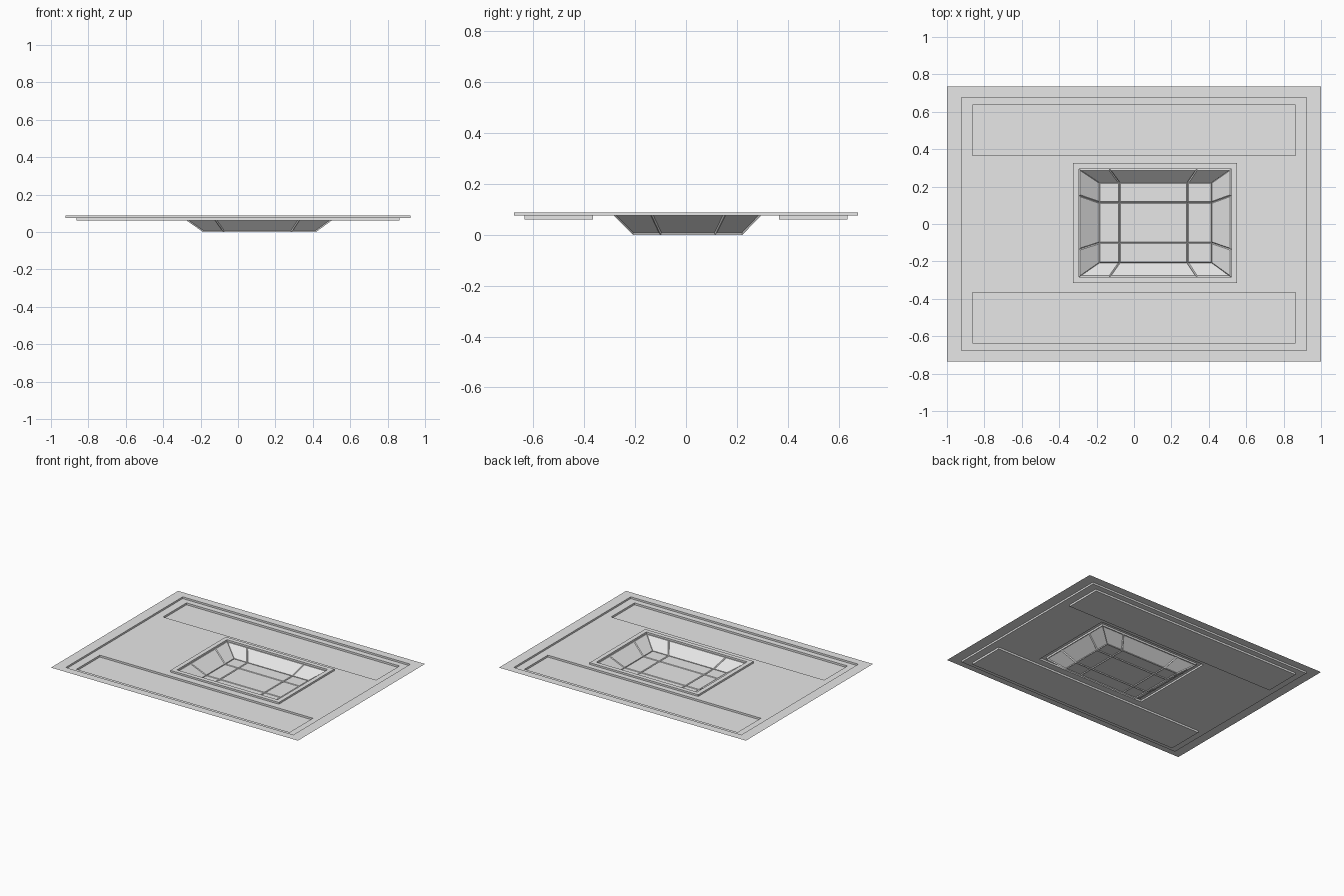
import bpy, bmesh

if "Cube" in bpy.data.objects:
    bpy.data.objects.remove(bpy.data.objects["Cube"], do_unlink=True)

grey = bpy.data.materials.new("light_grey")
grey.use_nodes = True
grey.diffuse_color = (0.8, 0.8, 0.8, 1)
grey.node_tree.nodes["Principled BSDF"].inputs["Base Color"].default_value = (0.8, 0.8, 0.8, 1)

TOP, DECK, LOW = 0.088, 0.075, 0.061          # sheet levels
OUTER = (-1, 1, -0.735, 0.735)                # rectangles: x0, x1, y0, y1
RECESS = (-0.922, 0.922, -0.677, 0.677)
TRAYS = {"front_tray": (-0.863, 0.863, -0.636, -0.366),
         "back_tray": (-0.863, 0.863, 0.366, 0.636)}
RIM = (-0.327, 0.552, -0.316, 0.326)
PIT = (-0.295, 0.52, -0.284, 0.294)


def finish(name, bm):
    mesh = bpy.data.meshes.new(name)
    bm.to_mesh(mesh)
    bm.free()
    mesh.materials.append(grey)
    obj = bpy.data.objects.new(name, mesh)
    bpy.context.collection.objects.link(obj)
    return obj


def terrace(name, steps, floor=False):
    """Join nested rectangles at given heights into a stepped sheet."""
    bm = bmesh.new()
    loops = []
    for (x0, x1, y0, y1), z in steps:
        corners = [(x0, y0), (x1, y0), (x1, y1), (x0, y1)]
        loops.append([bm.verts.new((x, y, z)) for x, y in corners])
    for a, b in zip(loops, loops[1:]):
        for i in range(4):
            j = (i + 1) % 4
            bm.faces.new((a[i], a[j], b[j], b[i]))
    if floor:
        bm.faces.new(loops[-1])
    return finish(name, bm)


# Outer border and its step down
terrace("border", [(OUTER, TOP), (RECESS, TOP), (RECESS, DECK)])

# Sunken trays at front and back
for name, rect in TRAYS.items():
    terrace(name, [(rect, DECK), (rect, LOW)], floor=True)

# Raised rim around the pit
terrace("pit_rim", [(RIM, DECK), (RIM, TOP), (PIT, TOP), (PIT, DECK)])

# Deck sheet with openings for the trays and the pit
holes = list(TRAYS.values()) + [RIM]
xs = sorted({x for r in holes + [RECESS] for x in r[:2]})
ys = sorted({y for r in holes + [RECESS] for y in r[2:]})
bm = bmesh.new()
for x0, x1 in zip(xs, xs[1:]):
    for y0, y1 in zip(ys, ys[1:]):
        cx, cy = (x0 + x1) / 2, (y0 + y1) / 2
        if any(r[0] < cx < r[1] and r[2] < cy < r[3] for r in holes):
            continue
        bm.faces.new([bm.verts.new((x, y, DECK))
                      for x, y in ((x0, y0), (x1, y0), (x1, y1), (x0, y1))])
bmesh.ops.remove_doubles(bm, verts=bm.verts, dist=0.0001)
bmesh.ops.dissolve_limit(bm, angle_limit=0.01, verts=bm.verts, edges=bm.edges)
finish("deck", bm)

# Pit of sloped walls and floor, divided into panels by narrow grooves
top_x, top_y = (-0.295, -0.13, 0.335, 0.52), (-0.284, -0.135, 0.152, 0.294)
low_x, low_y = (-0.187, -0.077, 0.286, 0.417), (-0.209, -0.1, 0.115, 0.222)
bm = bmesh.new()
low = [[bm.verts.new((x, y, 0)) for x in low_x] for y in low_y]
top = [[bm.verts.new((x, y, DECK)) for x in top_x] for y in top_y]
for i in range(3):
    for j in range(3):
        bm.faces.new((low[j][i], low[j][i + 1], low[j + 1][i + 1], low[j + 1][i]))
    bm.faces.new((top[0][i], top[0][i + 1], low[0][i + 1], low[0][i]))
    bm.faces.new((low[3][i], low[3][i + 1], top[3][i + 1], top[3][i]))
    bm.faces.new((top[i][0], low[i][0], low[i + 1][0], top[i + 1][0]))
    bm.faces.new((low[i][3], top[i][3], top[i + 1][3], low[i + 1][3]))
for v in [v for v in bm.verts if not v.link_faces]:
    bm.verts.remove(v)
bm.normal_update()
bmesh.ops.inset_individual(bm, faces=bm.faces[:], thickness=0.005, depth=0.006,
                           use_even_offset=True)
finish("pit_panels", bm)
